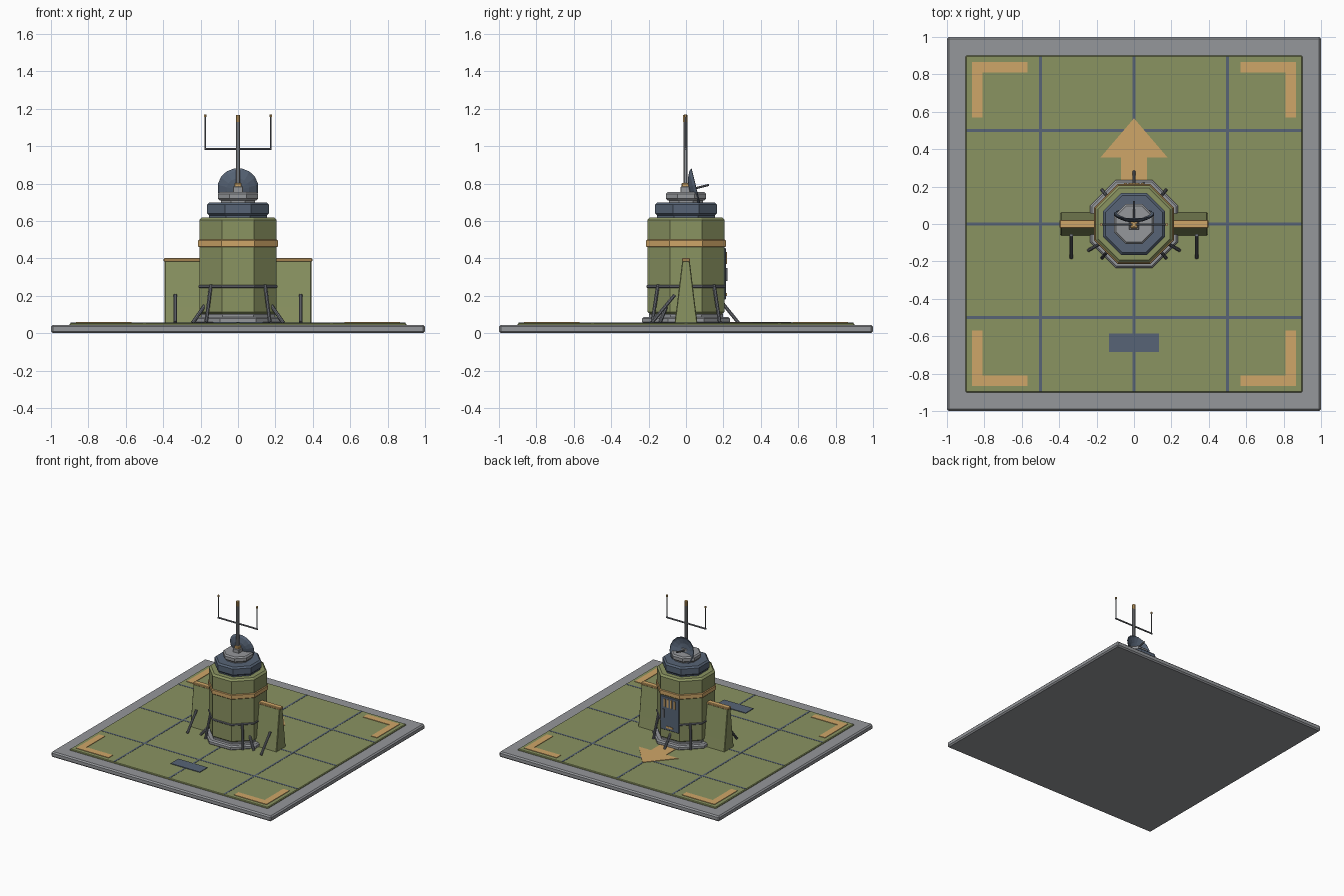
import bpy, bmesh, math
from mathutils import Vector, Matrix

if "Cube" in bpy.data.objects:
    bpy.data.objects.remove(bpy.data.objects["Cube"])


def material(name, rgb):
    m = bpy.data.materials.new(name)
    lin = [((c / 255 + 0.055) / 1.055) ** 2.4 for c in rgb]
    m.diffuse_color = (*lin, 1)
    m.use_nodes = True
    m.node_tree.nodes["Principled BSDF"].inputs["Base Color"].default_value = m.diffuse_color
    return m


GREEN = material("olive_green", (138, 147, 97))
ORANGE = material("sand_orange", (207, 166, 104))
BLUE = material("slate_blue", (87, 100, 118))
GREY = material("light_grey", (149, 151, 155))
STEEL = material("mid_steel", (112, 115, 122))


def finish(name, bm, mat, bevel=0):
    bmesh.ops.recalc_face_normals(bm, faces=bm.faces)
    me = bpy.data.meshes.new(name)
    bm.to_mesh(me)
    bm.free()
    me.materials.append(mat)
    ob = bpy.data.objects.new(name, me)
    bpy.context.collection.objects.link(ob)
    if bevel:
        mod = ob.modifiers.new("bevel", 'BEVEL')
        mod.width, mod.segments = bevel, 1
    return ob


def box(name, x, y, z, mat, bevel=0):
    """Box from (min, max) pairs."""
    bm = bmesh.new()
    bmesh.ops.create_cube(bm, size=1)
    for v in bm.verts:
        v.co = [(a + b) / 2 + c * (b - a) for (a, b), c in zip((x, y, z), v.co)]
    return finish(name, bm, mat, bevel)


def lathe(name, profile, mat, sides=8, matrix=None):
    """Stack of polygon rings; profile holds (flat-side radius, height)."""
    bm = bmesh.new()
    rings = []
    for r, z in profile:
        R = r / math.cos(math.pi / sides)
        rings.append([bm.verts.new((R * math.cos((i + .5) * math.tau / sides),
                                    R * math.sin((i + .5) * math.tau / sides), z))
                      for i in range(sides)])
    for a, b in zip(rings, rings[1:]):
        for i in range(sides):
            j = (i + 1) % sides
            bm.faces.new((a[i], a[j], b[j], b[i]))
    bm.faces.new(rings[0][::-1])
    bm.faces.new(rings[-1])
    if matrix:
        bm.transform(matrix)
    return finish(name, bm, mat)


def octagon(name, r, z0, z1, mat, c):
    return lathe(name, [(r - c, z0), (r, z0 + c), (r, z1 - c), (r - c, z1)], mat)


def rod(name, p, q, r, mat, sides=8):
    p, q = Vector(p), Vector(q)
    d = q - p
    m = Matrix.Translation(p) @ d.to_track_quat('Z', 'Y').to_matrix().to_4x4()
    return lathe(name, [(r, 0), (r, d.length)], mat, sides, m)


def plate(name, pts, z0, z1, mat):
    """Flat outline raised into a thin plate."""
    bm = bmesh.new()
    f = bm.faces.new([bm.verts.new((x, y, z0)) for x, y in pts])
    ext = bmesh.ops.extrude_face_region(bm, geom=[f])["geom"]
    for v in ext:
        if isinstance(v, bmesh.types.BMVert):
            v.co.z = z1
    return finish(name, bm, mat)


# Foundation and deck
box("foundation_slab", (-1, 1), (-1, 1), (0, .045), GREY, .01)
box("deck", (-.9, .9), (-.9, .9), (.04, .055), GREEN, .005)
for k in (-.5, 0, .5):
    box("deck_seam_y", (k - .007, k + .007), (-.895, .895), (.052, .0565), BLUE)
    box("deck_seam_x", (-.895, .895), (k - .007, k + .007), (.052, .0562), BLUE)

# Deck markings
corner = [(.865, .865), (.57, .865), (.57, .81), (.81, .81), (.81, .57), (.865, .57)]
for sx in (-1, 1):
    for sy in (-1, 1):
        plate("corner_marking", [(x * sx, y * sy) for x, y in corner], .053, .059, ORANGE)
plate("arrow_marking", [(-.07, .2), (.07, .2), (.07, .355), (.18, .355), (0, .565),
                        (-.18, .355), (-.07, .355)], .053, .059, ORANGE)
box("deck_hatch", (-.133, .133), (-.685, -.585), (.053, .06), BLUE)

# Octagonal tower
octagon("plinth", .235, .05, .088, GREY, .01)
octagon("plinth_step", .198, .08, .105, GREY, .004)
octagon("tower_body", .206, .1, .62, GREEN, .014)
octagon("pipe_ring", .212, .243, .258, STEEL, .004)
octagon("tower_band", .213, .46, .5, ORANGE, .005)
octagon("turret_collar", .155, .61, .64, BLUE, .004)
octagon("turret", .165, .628, .7, BLUE, .012)
octagon("turret_drum_neck", .09, .69, .72, GREY, .003)
octagon("turret_drum", .107, .71, .755, GREY, .01)

# Side fins with caps and leaning braces
for s in (-1, 1):
    bm = bmesh.new()
    ends = []
    for x in (.17, .392):
        ends.append([bm.verts.new((s * x, y, z)) for y, z in
                     ((-.062, .05), (.062, .05), (.05, .14), (.02, .388), (-.02, .388), (-.05, .14))])
    bm.faces.new(ends[0])
    bm.faces.new(ends[1])
    for i in range(6):
        j = (i + 1) % 6
        bm.faces.new((ends[0][i], ends[0][j], ends[1][j], ends[1][i]))
    finish("side_fin", bm, GREEN, .004)
    box("fin_cap", sorted((s * .19, s * .398)), (-.022, .022), (.383, .401), ORANGE, .004)
    rod("fin_brace", (s * .335, -.18, .06), (s * .335, -.06, .205), .009, STEEL)
    # Steep struts on the diagonal faces
    for t in (-1, 1):
        rod("tower_strut", (s * .17, t * .18, .06), (s * .145, t * .15, .26), .009, STEEL)

# Three low stay pipes spread around the base
for deg in (90, 210, 330):
    c, n = math.cos(math.radians(deg)), math.sin(math.radians(deg))
    rod("stay_pipe", (c * .28, n * .28, .056), (c * .2, n * .2, .155), .009, STEEL)

# Rear door with vents
box("rear_door", (-.085, .085), (.195, .214), (.18, .455), BLUE, .004)
for i in range(4):
    x = -.045 + i * .03
    box("door_vent", (x - .008, x + .008), (.211, .218), (.37, .435), ORANGE)
box("door_sill_light", (-.03, .03), (.211, .218), (.2, .215), ORANGE)
box("door_handle", (.045, .06), (.211, .221), (.28, .35), STEEL)

# Dish and feed, tilted upward to the rear
aim = Vector((0, .97, .24)).normalized()
centre = Vector((0, .05, .775))
turn = Matrix.Translation(centre) @ aim.to_track_quat('Z', 'Y').to_matrix().to_4x4()
lathe("dish", [(.015, -.036), (.06, -.027), (.095, -.01), (.108, .004), (.104, .006),
               (.09, -.004), (.055, -.02), (.012, -.029)], BLUE, 16, turn)
rod("dish_feed", centre - aim * .03, centre + aim * .075, .006, STEEL)

# Mast and twin antenna
box("mast_foot", (-.028, .028), (-.03, .024), (.75, .785), GREY, .004)
box("mast_collar", (-.02, .02), (-.023, .017), (.78, .802), ORANGE, .003)
rod("mast", (0, -.003, .75), (0, -.003, 1.14), .011, GREY)
rod("mast_cap", (0, -.003, 1.13), (0, -.003, 1.168), .012, ORANGE)
rod("crossbar", (-.18, -.003, .985), (.18, -.003, .985), .006, STEEL)
for s in (-1, 1):
    rod("antenna_rod", (s * .175, -.003, .985), (s * .175, -.003, 1.16), .004, STEEL, 6)
    rod("antenna_tip", (s * .175, -.003, 1.156), (s * .175, -.003, 1.17), .007, ORANGE, 6)
